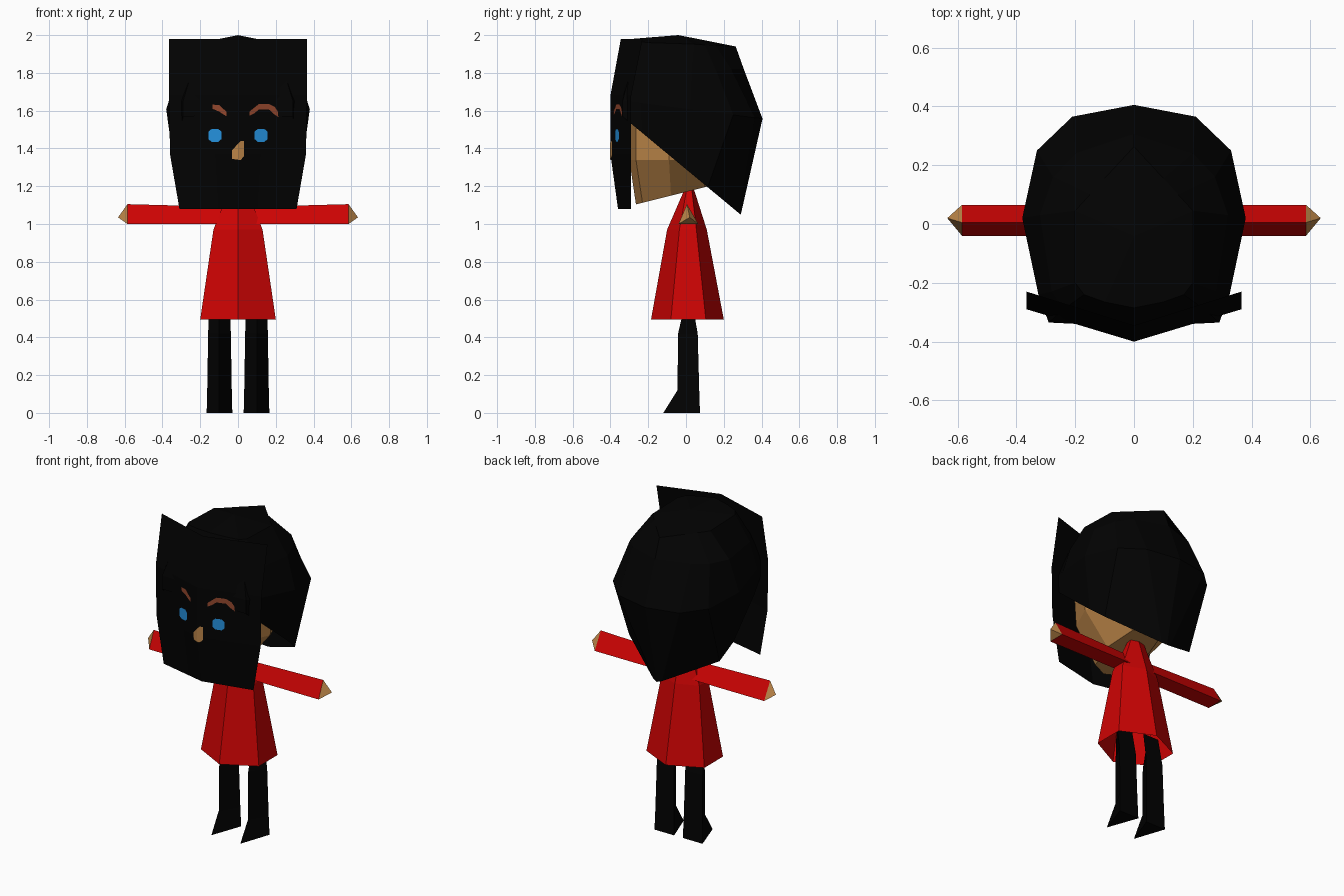
import bpy, bmesh
from mathutils import Vector

if "Cube" in bpy.data.objects:
    bpy.data.objects.remove(bpy.data.objects["Cube"])


def material(name, rgb):
    m = bpy.data.materials.new(name)
    m.diffuse_color = (*rgb, 1)
    m.use_nodes = True
    m.node_tree.nodes["Principled BSDF"].inputs["Base Color"].default_value = m.diffuse_color
    return m


BLACK = material("black", (0.0006, 0.0006, 0.0006))
RED = material("red", (0.61, 0.001, 0.001))
SKIN = material("skin", (0.50, 0.235, 0.065))
BLUE = material("eye blue", (0.018, 0.28, 0.72))
BROWN = material("brow brown", (0.29, 0.062, 0.026))


def loft(name, mat, rings, closed=True, cap_start=False, cap_end=False, tip=None, flip=None):
    """Skin a list of equal-length rings; optionally cap or end in a tip."""
    bm = bmesh.new()
    rows = [[bm.verts.new(p) for p in r] for r in rings]
    n = len(rows[0])
    for a, b in zip(rows, rows[1:]):
        for i in range(n if closed else n - 1):
            j = (i + 1) % n
            bm.faces.new((a[i], a[j], b[j], b[i]))
    if cap_start:
        bm.faces.new(rows[0])
    if cap_end:
        bm.faces.new(rows[-1])
    if tip:
        t = bm.verts.new(tip)
        for i in range(n):
            bm.faces.new((rows[-1][i], rows[-1][(i + 1) % n], t))
    bmesh.ops.recalc_face_normals(bm, faces=bm.faces)
    if flip:  # open sheets: make normals face the given direction
        bm.normal_update()
        if sum(f.normal.dot(Vector(flip)) for f in bm.faces) < 0:
            bmesh.ops.reverse_faces(bm, faces=bm.faces)
    me = bpy.data.meshes.new(name)
    bm.to_mesh(me)
    bm.free()
    me.materials.append(mat)
    ob = bpy.data.objects.new(name, me)
    bpy.context.collection.objects.link(ob)
    return ob


def mirrored(half):
    """Complete a half outline (first and last points on x = 0)."""
    return half + [(-p[0],) + tuple(p[1:]) for p in half[-2:0:-1]]


# Hair: faceted dome, its rim sloping down to a point at the back
widest = [(0, 0.405), (0.21, 0.365), (0.33, 0.25), (0.38, 0.02), (0.325, -0.24),
          (0.29, -0.335), (0.15, -0.342), (0, -0.37)]
edge = [(0, 0.29), (0.03, 0.28), (0.312, 0.115), (0.335, 0.01), (0.312, -0.23),
        (0.29, -0.335), (0.15, -0.342), (0, -0.37)]
shoulder = [(0, 0.306, 1.82), (0.2, 0.24, 1.82), (0.275, 0.16, 1.81), (0.32, 0.03, 1.8),
            (0.28, -0.23, 1.8), (0.24, -0.29, 1.82), (0.13, -0.31, 1.82), (0, -0.335, 1.82)]
crown = [(0, 0.263, 1.94), (0.1, 0.155, 1.946), (0.15, 0.1, 1.948), (0.2, 0.045, 1.952),
         (0.2, -0.2, 1.96), (0.17, -0.24, 1.965), (0.1, -0.265, 1.972), (0, -0.285, 1.98)]
rim = [(x, y, 1.29 - 0.83 * y) for x, y in edge]
mid = [(x, y, 1.61 - 0.13 * y) for x, y in widest]
loft("hair", BLACK, [mirrored(r) for r in (rim, mid, shoulder, crown)], tip=(0, -0.04, 2.0))

# Head: skin form under the hair, underside tilted toward the chin
head = []
for z, tilt, w, yf, yb in ((1.17, 0.25, 0.13, -0.265, 0.13),
                           (1.34, 0, 0.285, -0.30, 0.17),
                           (1.60, 0, 0.31, -0.30, 0.22)):
    half = [(0, yf), (w * 0.72, yf + 0.035), (w, yf * 0.3), (w * 0.72, yb * 0.75), (0, yb)]
    head.append(mirrored([(x, y, z + tilt * y) for x, y in half]))
loft("head", SKIN, head, cap_start=True, cap_end=True)

# Face card: folded sheet in front of the head
card = []
for z, w, yc, ye in ((1.08, 0.31, -0.36, -0.29), (1.37, 0.36, -0.40, -0.29),
                     (1.68, 0.365, -0.40, -0.29), (1.98, 0.365, -0.345, -0.23)):
    card.append([(t * w, yc + (ye - yc) * abs(t), z) for t in (-1, -0.33, 0, 0.33, 1)])
loft("face_card", BLACK, card, closed=False, flip=(0, -1, 0))


# Painted features: thin strips lying just in front of the card
def feature(name, mat, cols):
    rows = [[(c[0], -0.403 + 0.302 * abs(c[0]), c[k]) for c in cols] for k in (1, 2)]
    loft(name, mat, rows, closed=False, flip=(0, -1, 0))


for side, label in ((1, "right"), (-1, "left")):
    feature(label + "_eye", BLUE, [(side * 0.122 + dx, 1.469 - h, 1.469 + h)
            for dx, h in ((-0.034, 0.02), (-0.018, 0.034), (0.018, 0.034), (0.034, 0.02))])
feature("nose", SKIN, [(-0.033, 1.345, 1.388), (0, 1.34, 1.425), (0.015, 1.34, 1.44),
                       (0.033, 1.36, 1.44)])
feature("right_brow", BROWN, [(0.06, 1.572, 1.595), (0.085, 1.585, 1.615), (0.11, 1.605, 1.635),
                              (0.165, 1.605, 1.635), (0.195, 1.578, 1.62), (0.215, 1.565, 1.59)])
feature("left_brow", BROWN, [(-0.135, 1.61, 1.632), (-0.1, 1.595, 1.63), (-0.085, 1.585, 1.615),
                             (-0.06, 1.57, 1.595)])

# Dress: open six-sided skirt narrowing to the neck
dress = [mirrored([(0, a, z), (w, b, z), (w, c, z), (0, d, z)]) for z, w, a, b, c, d in (
    (0.495, 0.2, -0.185, -0.08, 0.105, 0.2),
    (0.97, 0.13, -0.1, -0.035, 0.055, 0.11),
    (1.19, 0.045, -0.005, 0.005, 0.03, 0.04))]
loft("dress", RED, dress, cap_end=True)

for side, label in ((1, "right"), (-1, "left")):
    # Sleeve and pointed hand: triangular section, ridge on top
    def tri(x, top):
        return [(side * x, -0.04, 1.0), (side * x, 0.065, 1.0), (side * x, 0.005, top)]
    loft(label + "_sleeve", RED, [tri(0.03, 1.09), tri(0.585, 1.105)])
    loft(label + "_hand", SKIN, [tri(0.585, 1.105)], tip=(side * 0.635, 0.02, 1.035))
    # Leg: triangular section, front ridge running out to a toe
    leg = [[(side * 0.1, f, z), (side * (0.098 + w), b, z), (side * (0.098 - w), b, z)]
           for z, f, b, w in ((0, -0.12, 0.074, 0.068), (0.12, -0.045, 0.07, 0.065),
                              (0.42, -0.042, 0.062, 0.06), (0.6, 0.0, 0.03, 0.055))]
    loft(label + "_leg", BLACK, leg, cap_start=True)
